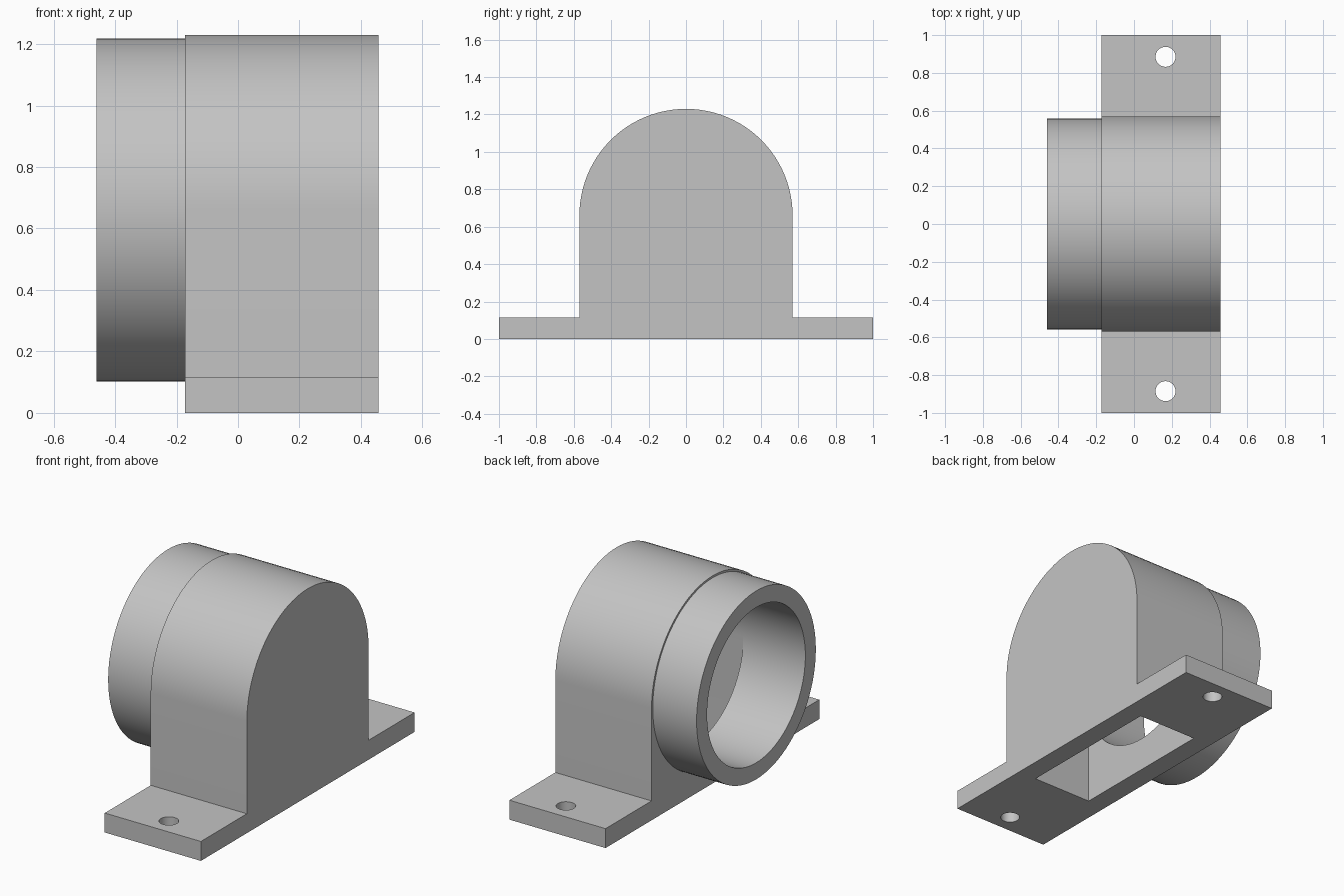
import bpy
import bmesh
from math import sin, cos, pi

cube = bpy.data.objects.get("Cube")
if cube:
    bpy.data.objects.remove(cube, do_unlink=True)

grey = bpy.data.materials.new("plain grey")
grey.use_nodes = True
COLOUR = (0.55, 0.55, 0.55, 1)
grey.diffuse_color = COLOUR
grey.node_tree.nodes["Principled BSDF"].inputs["Base Color"].default_value = COLOUR

AXIS_Z = 0.66                    # height of the bore axis
X_BACK, X_STEP, X_FRONT = -0.46, -0.173, 0.457
WALL = 0.12
OUTER, COLLAR, BORE = 0.57, 0.558, 0.46
STEPS = 48                       # segments per half circle
FLANGE = 0.115


def arc(radius, count):
    """Points (y, z) round the bore axis, starting at +y."""
    return [(radius * cos(pi * i / STEPS), AXIS_Z + radius * sin(pi * i / STEPS))
            for i in range(count)]


def prism(name, points, x0, x1):
    """Extrude a (y, z) outline along x."""
    bm = bmesh.new()
    face = bm.faces.new([bm.verts.new((x0, y, z)) for y, z in points])
    new = bmesh.ops.extrude_face_region(bm, geom=[face])["geom"]
    bmesh.ops.translate(bm, vec=(x1 - x0, 0, 0),
                        verts=[v for v in new if isinstance(v, bmesh.types.BMVert)])
    bmesh.ops.recalc_face_normals(bm, faces=bm.faces)
    mesh = bpy.data.meshes.new(name)
    bm.to_mesh(mesh)
    bm.free()
    mesh.materials.append(grey)
    obj = bpy.data.objects.new(name, mesh)
    bpy.context.collection.objects.link(obj)
    return obj


def cut(target, cutter):
    mod = target.modifiers.new("cut", "BOOLEAN")
    mod.operation = "DIFFERENCE"
    mod.solver = "EXACT"
    mod.object = cutter
    bpy.context.view_layer.objects.active = target
    bpy.ops.object.modifier_apply(modifier=mod.name)


# Arched housing with its two mounting feet
half = [(1, 0), (1, FLANGE), (OUTER, FLANGE)]
outline = half + arc(OUTER, STEPS + 1) + [(-y, z) for y, z in reversed(half)]
housing = prism("housing", outline, X_STEP, X_FRONT)

# Round collar
collar = prism("collar", arc(COLLAR, 2 * STEPS), X_BACK, X_STEP)

# Cutters: open-bottomed cavity, bore and screw holes
cavity = prism("cavity_cutter",
               [(BORE, -0.1)] + arc(BORE, STEPS + 1) + [(-BORE, -0.1)],
               X_STEP + WALL, X_FRONT - WALL)
bore = prism("bore_cutter", arc(BORE, 2 * STEPS), X_BACK - 0.1, X_STEP + WALL + 0.001)
cutters = [cavity, bore]
for y in (-0.885, 0.885):
    bpy.ops.mesh.primitive_cylinder_add(vertices=32, radius=0.053, depth=0.4,
                                        location=(0.167, y, 0.05))
    hole = bpy.context.object
    hole.name = "screw_hole_cutter"
    hole.data.materials.append(grey)
    cutters.append(hole)

for cutter in cutters:
    cutter.hide_render = True
    cut(housing, cutter)
cut(collar, bore)
for cutter in cutters:
    bpy.data.objects.remove(cutter, do_unlink=True)

# Smooth curved walls, sharp edges
for part in (housing, collar):
    bpy.ops.object.select_all(action="DESELECT")
    part.select_set(True)
    bpy.context.view_layer.objects.active = part
    bpy.ops.object.shade_smooth_by_angle()
